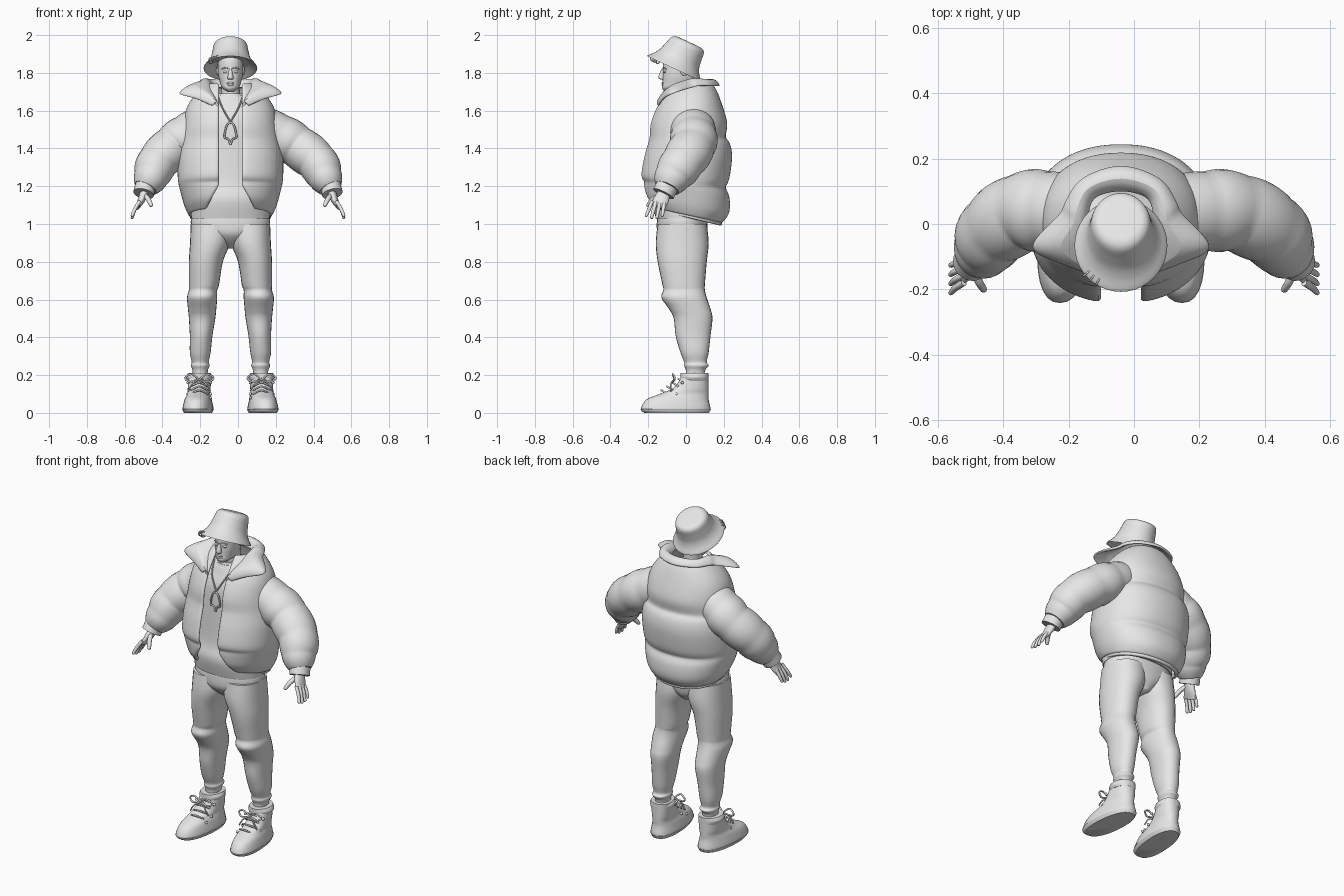
import bpy, bmesh, math
from mathutils import Vector, Matrix

if "Cube" in bpy.data.objects:
    bpy.data.objects.remove(bpy.data.objects["Cube"], do_unlink=True)

TONE = (.8, .8, .8, 1)
grey = bpy.data.materials.new("light_grey")
grey.use_nodes = True
grey.diffuse_color = TONE
grey.node_tree.nodes["Principled BSDF"].inputs["Base Color"].default_value = TONE
MID = -.04  # body axis in x
SIDES = (("right", -1), ("left", 1))


def finish(name, bm, solid=0, subsurf=0):
    bmesh.ops.recalc_face_normals(bm, faces=bm.faces)
    mesh = bpy.data.meshes.new(name)
    bm.to_mesh(mesh)
    bm.free()
    obj = bpy.data.objects.new(name, mesh)
    bpy.context.collection.objects.link(obj)
    mesh.materials.append(grey)
    if solid:
        modifier = obj.modifiers.new("thickness", 'SOLIDIFY')
        modifier.thickness, modifier.offset = solid, 0
    if subsurf:
        modifier = obj.modifiers.new("rounding", 'SUBSURF')
        modifier.levels = modifier.render_levels = subsurf
    bpy.ops.object.select_all(action='DESELECT')
    obj.select_set(True)
    bpy.context.view_layer.objects.active = obj
    bpy.ops.object.shade_smooth_by_angle(angle=math.radians(50))


def spline(rows, steps):
    """Smooth rows of numbers with a Catmull-Rom curve."""
    padded = [rows[0], *rows, rows[-1]]
    out = []
    for before, start, end, after in zip(padded, padded[1:], padded[2:], padded[3:]):
        for step in range(steps):
            t = step / steps
            out.append([q + (r - p) * t / 2 + (2 * p - 5 * q + 4 * r - w) * t * t / 2
                        + (3 * q - p - 3 * r + w) * t ** 3 / 2
                        for p, q, r, w in zip(before, start, end, after)])
    return out + [list(rows[-1])]


def skin(bm, loops, closed):
    for lower, upper in zip(loops, loops[1:]):
        for k in range(0 if closed else 1, len(lower)):
            bm.faces.new((lower[k - 1], lower[k], upper[k], upper[k - 1]))


def signed_power(value, power):
    return math.copysign(abs(value) ** (2 / power), value)


def loft(name, rows, steps=5, sides=28, power=2, tube=False, opening=None, warp=None, puffs=0, swell=.05, **kw):
    """Join elliptical rings given as x, y, z, half width and half depth."""
    rings = spline(rows, steps)
    last = len(rings) - 1
    bm = bmesh.new()
    loops = []
    for i, (x, y, z, width, depth) in enumerate(rings):
        across, deep = Vector((1, 0, 0)), Vector((0, 1, 0))
        if tube:
            along = Vector(rings[min(i + 1, last)][:3]) - Vector(rings[max(i - 1, 0)][:3])
            across = deep.cross(along).normalized()
            deep = along.cross(across).normalized()
        scale = 1 + swell * (abs(math.sin(math.pi * puffs * i / last)) - .6) if puffs else 1
        gap = math.asin(min(1, opening(z) / width) ** (power / 2)) if opening else 0
        loop = []
        for k in range(sides):
            angle = gap + 2 * (math.pi - gap) * k / (sides - 1 if opening else sides)
            point = (Vector((x, y, z)) + across * width * scale * signed_power(math.sin(angle), power)
                     - deep * depth * scale * signed_power(math.cos(angle), power))
            loop.append(bm.verts.new(warp(point) if warp else point))
        loops.append(loop)
    skin(bm, loops, not opening)
    if not opening:
        bm.faces.new(loops[0])
        bm.faces.new(loops[-1])
    finish(name, bm, **kw)


def upright(rows, x=MID, out=0):
    """Turn rows of z, front y, back y and half width into rings."""
    return [(x, (front + back) / 2, z, width + out, (back - front) / 2 + out) for z, front, back, width in rows]


def cord(name, points, radius, steps=5):
    loft(name, [(*p, radius, radius) for p in points], steps, sides=8, tube=True)


def finger(name, points, radius):
    """A tube that narrows to a rounded tip."""
    tip = Vector(points[-1])
    end = tip + (tip - Vector(points[-2])).normalized() * radius * .7
    rows = [(*p, radius, radius) for p in points[:-1]]
    rows += [(*tip, radius * .8, radius * .8), (*end, radius * .3, radius * .3)]
    loft(name, rows, sides=10, tube=True)


def ball(name, loc, size):
    bm = bmesh.new()
    bmesh.ops.create_uvsphere(bm, u_segments=20, v_segments=12, radius=1,
                              matrix=Matrix.Translation(loc) @ Matrix.Diagonal((*size, 1)))
    finish(name, bm)


# Puffer jacket, open at the front, with the hem dropping to the back
def drop_hem(point):
    point.z -= max(0, 1.3 - point.z) * .9 * point.y
    return point


def front_opening(z):
    return .06 + .5 * max(0, 1.18 - z)


jacket = [(1.05, -.17, .18, .21), (1.1, -.21, .22, .235), (1.17, -.22, .22, .255), (1.21, -.22, .2, .265),
          (1.25, -.235, .22, .27), (1.35, -.22, .235, .27), (1.42, -.2, .225, .26), (1.46, -.19, .2, .25),
          (1.53, -.185, .21, .24), (1.62, -.15, .185, .22), (1.7, -.1, .155, .16), (1.74, -.07, .13, .11)]
loft("jacket_body", upright(jacket), steps=3, sides=44, power=2.2, opening=front_opening, warp=drop_hem,
     solid=.02, subsurf=1)
loft("jacket_hem_band", upright([(z, -.16, .18, .205) for z in (1.035, 1.06)]), steps=3, sides=44, power=2.2,
     opening=front_opening, warp=drop_hem, solid=.02, subsurf=1)

# Collar with wide folded wings: inner and outer edge from the back to the lapel
collar = [((0, .1, 1.72), (0, .18, 1.73)), ((.08, .08, 1.72), (.12, .14, 1.73)),
          ((.1, .02, 1.73), (.17, .07, 1.73)), ((.1, -.03, 1.72), (.19, .03, 1.72)),
          ((.09, -.07, 1.7), (.28, -.07, 1.69)), ((.07, -.12, 1.65), (.18, -.12, 1.66)),
          ((.06, -.15, 1.6), (.09, -.15, 1.62))]


def collar_row(inner, outer, side):
    inner, outer = Vector(inner), Vector(outer)
    crest = (inner + outer) / 2 + Vector((0, 0, .05))
    return [c for p in (inner, crest, outer) for c in (MID + side * p.x, p.y, p.z)]


strip = [collar_row(*row, -1) for row in reversed(collar[1:])] + [collar_row(*row, 1) for row in collar]
bm = bmesh.new()
skin(bm, [[bm.verts.new(row[k:k + 3]) for k in (0, 3, 6)] for row in spline(strip, 3)], False)
finish("jacket_collar", bm, solid=.02, subsurf=2)

# Shirt
loft("shirt", upright([(1.03, -.16, .12, .21), (1.13, -.18, .14, .21), (1.22, -.16, .14, .2), (1.4, -.15, .14, .2),
                       (1.55, -.14, .12, .19), (1.63, -.11, .1, .15), (1.68, -.09, .08, .08)]), power=2.3)
loft("shirt_neckband", upright([(1.66, -.1, .08, .09), (1.69, -.08, .06, .07)]))

# Trousers
loft("trouser_seat", upright([(1.06, -.15, .11, .2), (1, -.155, .115, .21), (.95, -.15, .11, .18),
                              (.91, -.12, .1, .1), (.87, -.07, .07, .03)]), power=2.2)
leg = [(1, .1, -.15, .11, .11), (.9, .108, -.16, .12, .106), (.8, .13, -.15, .11, .09), (.68, .14, -.125, .1, .08),
       (.65, .145, -.12, .1, .075), (.61, .15, -.13, .11, .08), (.55, .15, -.09, .13, .075), (.5, .15, -.065, .14, .07),
       (.41, .155, -.055, .13, .06), (.32, .16, -.03, .12, .055), (.27, .16, -.01, .11, .045), (.25, .16, -.01, .12, .05),
       (.22, .16, 0, .1, .04), (.15, .16, 0, .1, .04)]
boot = [(0, -.22, .12, .07), (.02, -.24, .13, .08), (.07, -.21, .12, .07), (.1, -.14, .12, .06),
        (.13, -.07, .12, .06), (.18, -.03, .12, .06), (.21, -.02, .12, .06)]
sleeve = [(.12, .03, 1.54, .1), (.24, .04, 1.47, .117), (.33, .035, 1.41, .115), (.42, -.015, 1.33, .11),
          (.46, -.07, 1.25, .095), (.49, -.1, 1.19, .065)]

for side, s in SIDES:
    def at(x, y, z, s=s):
        return MID + s * x, y, z

    def splay(point, s=s):
        point.x -= s * .08 * (point.y - .03)
        return point

    loft(side + "_trouser_leg", [at(x, (front + back) / 2, z) + (width, (back - front) / 2)
                                 for z, x, front, back, width in leg], power=2.2)

    # Boots with sole, padded cuff and tied laces
    foot = MID + s * .165
    loft(side + "_boot", upright(boot, foot), power=2.3, warp=splay)
    loft(side + "_boot_sole", upright(boot[:2], foot, .002), power=2.3, warp=splay)
    loft(side + "_boot_cuff", upright([(z, -.03, .12, w) for z, w in ((.17, .06), (.19, .07), (.21, .06))], foot))
    for i in range(4):
        y, z = -.12 + .03 * i, .11 + .02 * i
        ends = [(foot + d * .045, y + .02, z - .01) for d in (-1, 1)]
        cord(side + "_lace", [ends[0], (foot, y - .01, z + .01), ends[1]], .005)
    for d in (-1, 1):
        knot = Vector((foot, -.06, .175))

        def from_knot(*offsets, knot=knot, d=d):
            return [knot] + [knot + Vector((d * x, y, z)) for x, y, z in offsets]

        cord(side + "_lace_bow", from_knot((.04, -.01, .03), (.075, 0, .01), (.05, -.01, -.01), (0, 0, 0)), .005)
        cord(side + "_lace_end", from_knot((.035, -.02, -.02), (.06, -.02, -.06)), .004)
        for y, z in ((-.1, .08), (-.05, .1), (-.02, .16)):
            ball(side + "_eyelet", (foot + d * .06, y, z), (.008, .008, .008))

    # Sleeves: softly puffed sections, the shoulder end following the body axis
    loft(side + "_sleeve", [(s * x + MID * max(0, .45 - x) * 3, y, z, r, r * 1.06) for x, y, z, r in sleeve],
         steps=8, tube=True, puffs=5)
    loft(side + "_sleeve_cuff", [(s * x, y, z, .055, .06) for x, y, z in ((.49, -.1, 1.2), (.5, -.12, 1.16))], tube=True)

    # Hands with fingers spread front to back
    loft(side + "_palm", [(s * x, y, z, thick, wide) for x, y, z, thick, wide in (
        (.49, -.11, 1.18, .024, .03), (.51, -.13, 1.13, .02, .04), (.53, -.15, 1.09, .01, .04))], tube=True)
    for i in range(4):
        root, tip = -.18 + .022 * i, -.21 + .028 * i
        low = 1.03 + .01 * abs(i - 1.5)
        finger(side + "_finger", [(s * .52, root, 1.12), (s * .545, (root + tip) / 2, 1.08), (s * .56, tip, low)], .01)
    finger(side + "_thumb", [(s * .49, -.14, 1.15), (s * .475, -.175, 1.13), (s * .46, -.2, 1.1)], .013)

    # Ears, eyes and brows
    ball(side + "_ear", at(.066, -.01, 1.81), (.01, .02, .025))
    ball(side + "_eye", at(.027, -.111, 1.805), (.013, .01, .007))
    cord(side + "_brow", [at(.01, -.123, 1.823), at(.03, -.119, 1.827), at(.046, -.105, 1.82)], .003)

    # Necklace chain and half of the pendant outline
    cord("necklace_chain", [at(.07, -.07, 1.69), at(.045, -.13, 1.62), at(0, -.152, 1.54)], .004)
    cord("pendant_edge", [at(x, -.16, z) for x, z in ((0, 1.54), (.02, 1.52), (.032, 1.46), (.012, 1.45), (0, 1.42))],
         .005, steps=3)

# Head and neck
loft("neck", upright([(1.62, -.07, .07, .07), (1.7, -.07, .05, .05), (1.78, -.07, .05, .05)]))
loft("head", upright([(1.7, -.11, -.06, .015), (1.72, -.127, .01, .043), (1.75, -.124, .045, .056),
                      (1.8, -.122, .06, .066), (1.88, -.115, .07, .066), (1.93, -.06, .05, .045)]), power=2.2)
loft("nose", upright([(1.764, -.13, -.11, .012), (1.775, -.147, -.11, .016), (1.82, -.13, -.11, .007)]), sides=14)
for lip, z in (("upper_lip", 1.746), ("lower_lip", 1.736)):
    ball(lip, (MID, -.122, z), (.02, .007, .006))

# Bucket hat leaning back: height and half width of each ring
tilt = Matrix.Translation((0, -.065, 1.825)) @ Matrix.Rotation(math.radians(-25), 4, 'X')
loft("bucket_hat", [(MID, h * .1, h, w, w * 1.1) for h, w in (
    (.03, .09), (0, .137), (.005, .139), (.03, .12), (.06, .105), (.1, .096), (.14, .088), (.157, .07), (.16, .04))],
    sides=40, warp=lambda point: tilt @ point)

# Rings pierced through the brim
for i in range(3):
    turn = math.radians(222 + 9 * i)
    outward, up = Vector((math.cos(turn), math.sin(turn), 0)), Vector((0, 0, 1))
    centre = tilt @ (outward * .14 + Vector((MID, 0, 0)))
    circle = [k * math.pi / 4 for k in range(9)]
    cord("brim_ring", [centre + (outward * math.cos(a) + up * math.sin(a)) * .015 for a in circle], .003, steps=2)
